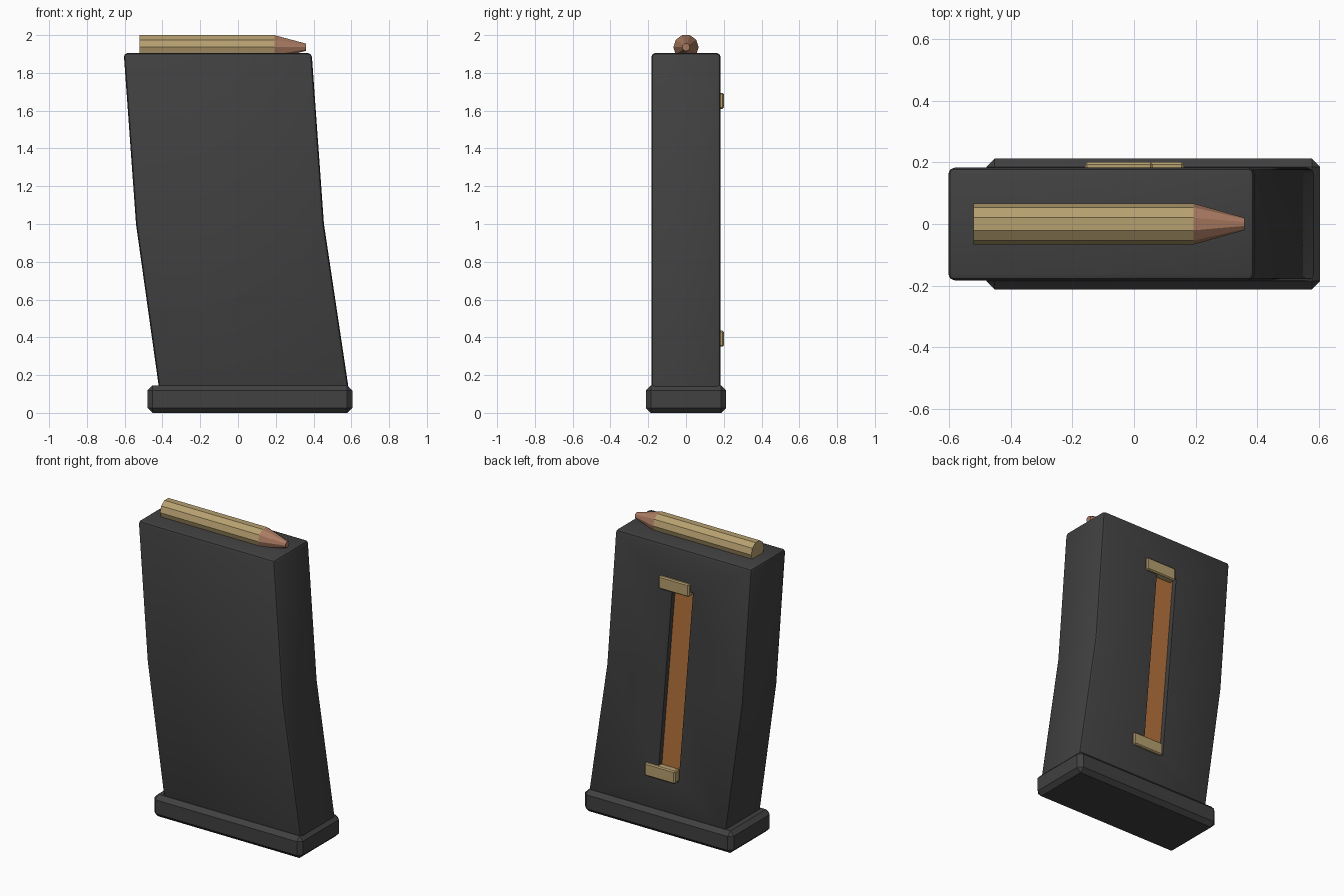
import bpy, bmesh, math
from mathutils import Matrix, Vector

if "Cube" in bpy.data.objects:
    bpy.data.objects.remove(bpy.data.objects["Cube"])


def material(name, rgb):
    m = bpy.data.materials.new(name)
    m.diffuse_color = (*rgb, 1)
    m.use_nodes = True
    m.node_tree.nodes["Principled BSDF"].inputs["Base Color"].default_value = m.diffuse_color
    return m


DARK = material("dark_polymer", (0.052, 0.052, 0.052))
BRASS = material("brass", (0.47, 0.35, 0.16))
COPPER = material("copper", (0.40, 0.195, 0.12))
ORANGE = material("orange", (0.47, 0.175, 0.047))


def finish(name, bm, mat, bevel=0, segments=1):
    """Bevel the sharp edges and turn the bmesh into an object."""
    bmesh.ops.recalc_face_normals(bm, faces=bm.faces)
    if bevel:
        edges = [e for e in bm.edges if e.calc_face_angle(0) > math.radians(30)]
        bmesh.ops.bevel(bm, geom=edges, offset=bevel, segments=segments,
                        profile=0.5, affect='EDGES')
    mesh = bpy.data.meshes.new(name)
    bm.to_mesh(mesh)
    bm.free()
    mesh.materials.append(mat)
    ob = bpy.data.objects.new(name, mesh)
    bpy.context.collection.objects.link(ob)
    return ob


def box(name, lo, hi, mat, bevel=0, tilt=0):
    lo, hi = Vector(lo), Vector(hi)
    bm = bmesh.new()
    bmesh.ops.create_cube(bm, size=1, matrix=Matrix.Translation((lo + hi) / 2)
                          @ Matrix.Rotation(tilt, 4, 'Y')
                          @ Matrix.Diagonal((*(hi - lo), 1)))
    return finish(name, bm, mat, bevel)


def round_part(name, x0, x1, r0, r1, mat):
    """Ten-sided cone or cylinder along x, with a flat side on top."""
    bm = bmesh.new()
    bmesh.ops.create_cone(bm, cap_ends=True, segments=10, radius1=r0, radius2=r1,
                          depth=x1 - x0,
                          matrix=Matrix.Translation(((x0 + x1) / 2, 0, 1.936))
                          @ Matrix.Rotation(math.pi / 2, 4, 'Y')
                          @ Matrix.Rotation(math.pi / 10, 4, 'Z'))
    # turn so that the widest corners lie at the sides
    pts = [v.co for v in bm.verts]
    if max(p.z for p in pts) - 1.936 > 0.99 * max(r0, r1):
        bmesh.ops.rotate(bm, verts=bm.verts, cent=(0, 0, 1.936),
                         matrix=Matrix.Rotation(math.pi / 10, 3, 'X'))
    return finish(name, bm, mat)


# Bent body: three side sections joined as one solid
bm = bmesh.new()
left = [(-0.414, 0.10), (-0.54, 1.0), (-0.605, 1.905)]
right = [(0.39, 1.905), (0.455, 1.0), (0.59, 0.10)]
rings = []
for (xl, z), (xr, _) in zip(left, reversed(right)):
    rings.append([bm.verts.new((x, y, z)) for x, y in
                  ((xl, -0.183), (xr, -0.183), (xr, 0.183), (xl, 0.183))])
for a, b in zip(rings, rings[1:]):
    for i in range(4):
        j = (i + 1) % 4
        bm.faces.new((a[i], a[j], b[j], b[i]))
bm.faces.new(rings[0])
bm.faces.new(rings[-1])
body = finish("body", bm, DARK, 0.02, 2)

# Tilted slot cut in the back of the body
TILT = -math.atan2(0.105, 1.27)
cutter = box("slot_cutter", (-0.127, 0.143, 0.365), (0.023, 0.26, 1.645), DARK, tilt=TILT)
cutter.hide_render = True
cut = body.modifiers.new("slot", 'BOOLEAN')
cut.operation = 'DIFFERENCE'
cut.solver = 'EXACT'
cut.object = cutter
bpy.context.view_layer.objects.active = body
body.select_set(True)
bpy.ops.object.modifier_apply(modifier="slot")
bpy.data.objects.remove(cutter)
bpy.ops.object.select_all(action='DESELECT')
body.select_set(True)
bpy.context.view_layer.objects.active = body
bpy.ops.object.shade_smooth_by_angle(angle=math.radians(35))

# Coloured strip on the floor of the slot
box("slot_strip", (-0.127, 0.142, 0.365), (0.023, 0.15, 1.645), ORANGE, tilt=TILT)

# Clips over both ends of the slot
for name, x, z in (("upper_clip", -0.05, 1.652), ("lower_clip", 0.052, 0.393)):
    box(name, (x - 0.11, 0.15, z - 0.042), (x + 0.11, 0.201, z + 0.042), BRASS, 0.007)

# Chamfered base plate
box("base_plate", (-0.48, -0.213, 0), (0.605, 0.213, 0.145), DARK, 0.027)

# Top cartridge, half sunk into the body
round_part("cartridge_case", -0.522, 0.193, 0.067, 0.067, BRASS)
round_part("cartridge_tip", 0.193, 0.36, 0.067, 0.02, COPPER)
